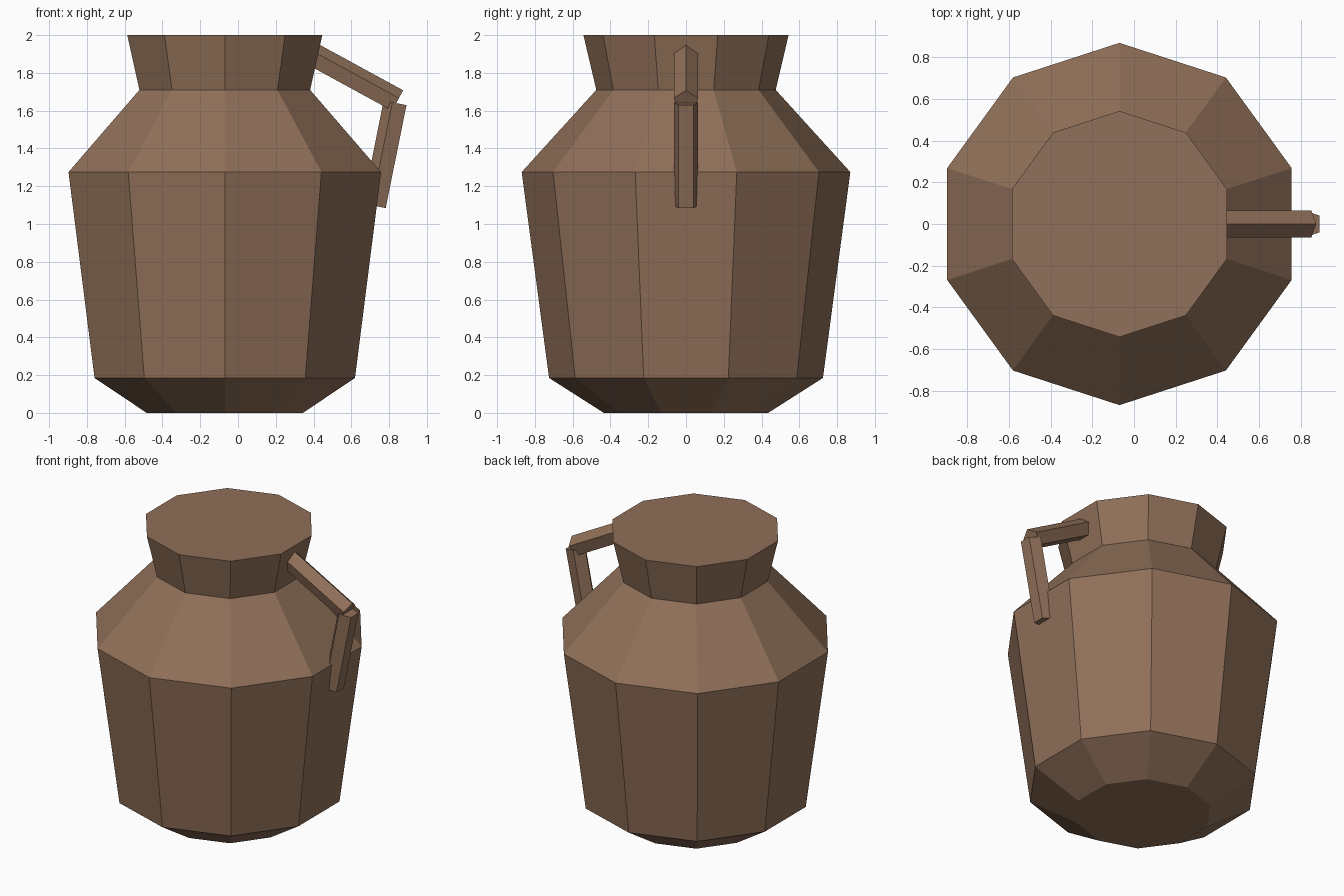
import bpy, bmesh
from math import sin, cos, pi
from mathutils import Vector

if "Cube" in bpy.data.objects:
    bpy.data.objects.remove(bpy.data.objects["Cube"], do_unlink=True)

clay = bpy.data.materials.new("brown clay")
clay.use_nodes = True
colour = (0.279, 0.162, 0.100, 1)
clay.diffuse_color = colour
clay.node_tree.nodes["Principled BSDF"].inputs["Base Color"].default_value = colour


def loft(name, sides, rings):
    """Flat-faced solid through rings of (centre, radius, first axis, second axis)."""
    bm = bmesh.new()
    loops = []
    for centre, radius, u, v in rings:
        angles = [2 * pi * i / sides for i in range(sides)]
        loops.append([bm.verts.new(centre + radius * (u * cos(a) + v * sin(a))) for a in angles])
    for low, high in zip(loops, loops[1:]):
        for i in range(sides):
            j = (i + 1) % sides
            bm.faces.new((low[i], low[j], high[j], high[i]))
    bm.faces.new(loops[0])
    bm.faces.new(loops[-1])
    bmesh.ops.recalc_face_normals(bm, faces=bm.faces)
    mesh = bpy.data.meshes.new(name)
    bm.to_mesh(mesh)
    bm.free()
    mesh.materials.append(clay)
    obj = bpy.data.objects.new(name, mesh)
    bpy.context.collection.objects.link(obj)
    return obj


def bar(name, start, end, radius=0.068):
    """Five-sided bar in the xz plane with one ridge on the centre line."""
    start, end = Vector(start), Vector(end)
    side = Vector((0, 1, 0))
    ridge = (end - start).normalized().cross(side)
    return loft(name, 5, [(p, radius, ridge, side) for p in (start, end)])


# Ten-sided jug: foot, wall, shoulder, neck and closed rim
profile = [(0.435, 0), (0.725, 0.185), (0.87, 1.275), (0.475, 1.71), (0.543, 2)]
X, Y = Vector((1, 0, 0)), Vector((0, 1, 0))
loft("jug_body", 10, [(Vector((-0.07, 0, z)), r, Y, X) for r, z in profile])

# Handle: sloping bar from the neck, then a bar down to the shoulder
bar("handle_upper", (0.314, 0, 1.936), (0.842, 0, 1.648))
bar("handle_lower", (0.728, 0, 1.095), (0.838, 0, 1.64))
